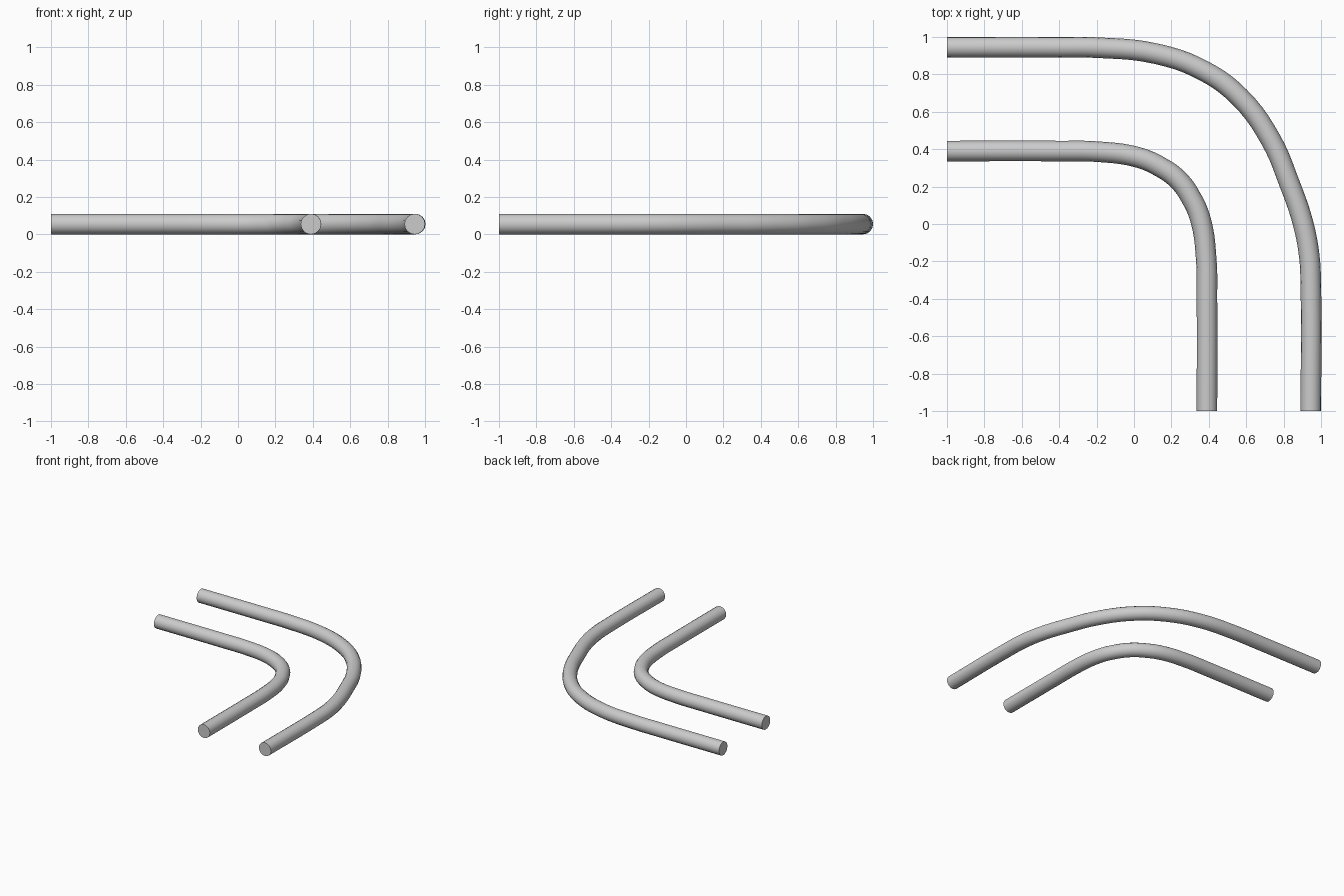
import bpy
import math

if "Cube" in bpy.data.objects:
    bpy.data.objects.remove(bpy.data.objects["Cube"])

RADIUS = 0.055


def tube(name, points):
    """Round capped tube following a smooth path lying on the floor."""
    curve = bpy.data.curves.new(name, 'CURVE')
    curve.dimensions = '3D'
    curve.resolution_u = 5
    curve.bevel_depth = RADIUS
    curve.bevel_resolution = 6
    curve.use_fill_caps = True
    spline = curve.splines.new('BEZIER')
    spline.bezier_points.add(len(points) - 1)
    for bp, (x, y) in zip(spline.bezier_points, points):
        bp.co = (x, y, RADIUS)
        bp.handle_left_type = bp.handle_right_type = 'AUTO'
    # straight end sections
    for i in (0, -1):
        bp = spline.bezier_points[i]
        bp.handle_left_type = bp.handle_right_type = 'VECTOR'
    obj = bpy.data.objects.new(name, curve)
    bpy.context.collection.objects.link(obj)
    bpy.ops.object.select_all(action='DESELECT')
    obj.select_set(True)
    bpy.context.view_layer.objects.active = obj
    bpy.ops.object.convert(target='MESH')
    bpy.ops.object.shade_smooth_by_angle(angle=math.radians(40))


# Inner bend, symmetric about the diagonal
half = [(-1, 0.39), (-0.4, 0.39), (-0.2, 0.387), (0.022, 0.356), (0.141, 0.305)]
tube("inner_pipe", half + [(0.236, 0.236)] + [(y, x) for x, y in reversed(half)])

# Outer bend, wider sweep with a tighter turn near the front leg
tube("outer_pipe", [(-1, 0.945), (-0.4, 0.945), (-0.2, 0.943), (0.12, 0.91),
                    (0.375, 0.818), (0.565, 0.678), (0.73, 0.453), (0.83, 0.22),
                    (0.905, 0.0), (0.938, -0.18), (0.945, -0.32), (0.945, -1)])
